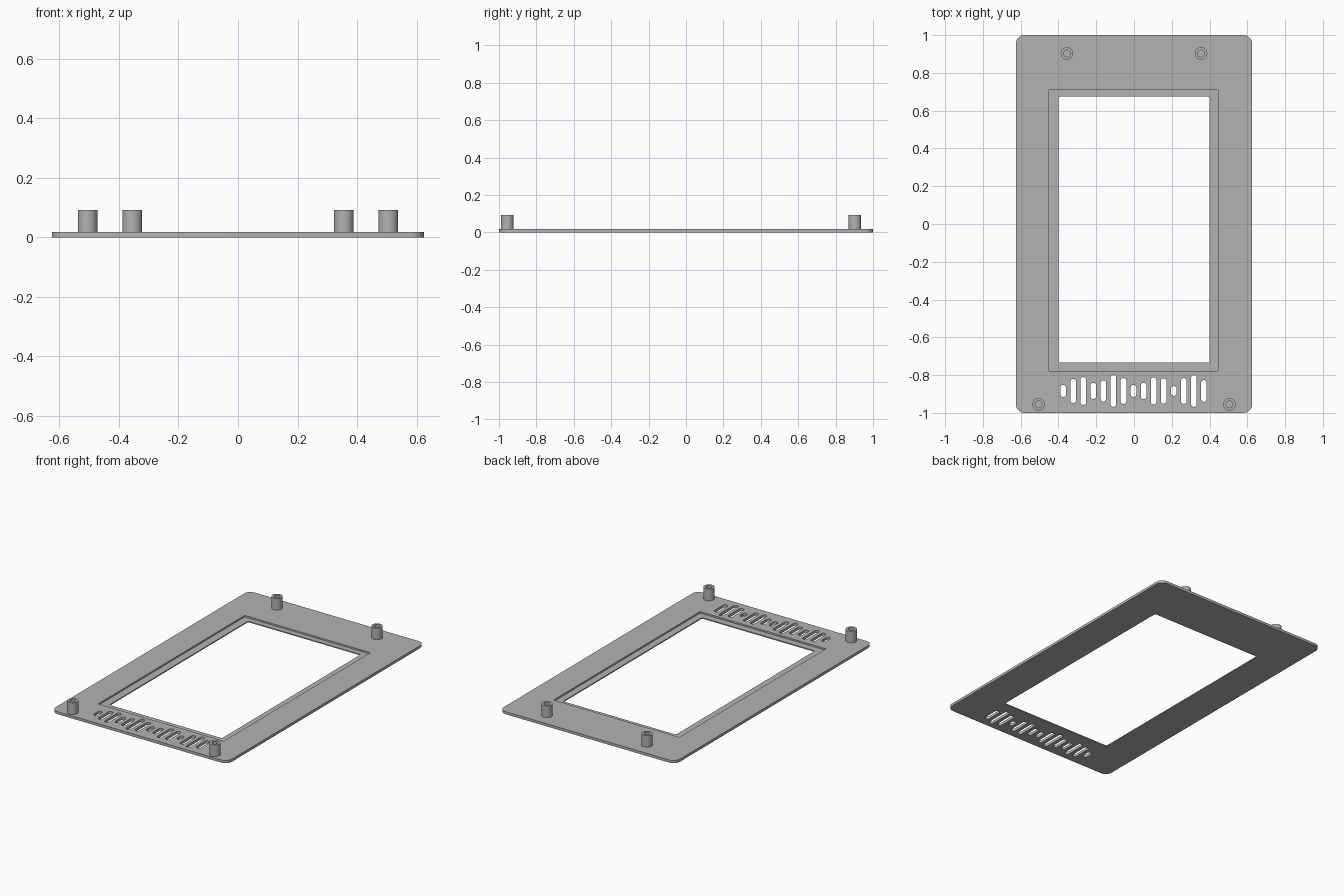
import bpy, bmesh, math
from math import cos, sin, pi

if "Cube" in bpy.data.objects:
    bpy.data.objects.remove(bpy.data.objects["Cube"])

T = 0.017        # plate thickness
LEDGE = 0.007    # height of the recessed ledge around the window
TOP = 0.0915     # top of the posts

grey = bpy.data.materials.new("plain grey")
grey.diffuse_color = (0.45, 0.45, 0.45, 1)
grey.use_nodes = True
grey.node_tree.nodes["Principled BSDF"].inputs["Base Color"].default_value = grey.diffuse_color


def rounded(x0, x1, y0, y1, r, seg=8):
    """Outline of a rounded rectangle; r = 0 gives square corners."""
    if r == 0:
        return [(x1, y1), (x0, y1), (x0, y0), (x1, y0)]
    pts = []
    corners = [(x1 - r, y1 - r), (x0 + r, y1 - r), (x0 + r, y0 + r), (x1 - r, y0 + r)]
    for q, (cx, cy) in enumerate(corners):
        for i in range(seg + 1):
            a = (q + i / seg) * pi / 2
            pts.append((cx + r * cos(a), cy + r * sin(a)))
    return pts


def ring(bm, pts, z):
    """Closed loop of vertices and edges at height z."""
    vs = [bm.verts.new((x, y, z)) for x, y in pts]
    es = [bm.edges.new((vs[i - 1], vs[i])) for i in range(len(vs))]
    return vs, es


def wall(bm, a, b):
    for i in range(len(a)):
        bm.faces.new((a[i - 1], a[i], b[i], b[i - 1]))


def fill(bm, loops):
    edges = [e for _, es in loops for e in es]
    bmesh.ops.triangle_fill(bm, edges=edges, use_beauty=True, normal=(0, 0, 1))


def finish(bm, name):
    bmesh.ops.recalc_face_normals(bm, faces=bm.faces[:])
    me = bpy.data.meshes.new(name)
    bm.to_mesh(me)
    bm.free()
    me.materials.append(grey)
    ob = bpy.data.objects.new(name, me)
    bpy.context.collection.objects.link(ob)
    bpy.ops.object.select_all(action='DESELECT')
    ob.select_set(True)
    bpy.context.view_layer.objects.active = ob
    bpy.ops.object.shade_smooth_by_angle(angle=math.radians(35))
    return ob


# Face plate: outline and vent slots run right through
outlines = [rounded(-0.625, 0.625, -1, 1, 0.045)]
half_lengths = [0.032, 0.064, 0.074, 0.043, 0.056, 0.084, 0.069, 0.032,
                0.043, 0.072, 0.067, 0.026, 0.068, 0.084, 0.058]
for i, h in enumerate(half_lengths):
    x = -0.375 + i * 0.0532
    outlines.append(rounded(x - 0.0148, x + 0.0148, -0.884 - h, -0.884 + h, 0.0145, 6))

bm = bmesh.new()
low, high = [], []
for pts in outlines:
    lo, hi = ring(bm, pts, 0), ring(bm, pts, T)
    wall(bm, lo[0], hi[0])
    low.append(lo)
    high.append(hi)

# Window opening with a stepped recess on the upper side
window = rounded(-0.4, 0.4, -0.734, 0.674, 0.01, 4)
recess = rounded(-0.449, 0.444, -0.777, 0.709, 0)
win_lo, win_hi = ring(bm, window, 0), ring(bm, window, LEDGE)
rec_lo, rec_hi = ring(bm, recess, LEDGE), ring(bm, recess, T)
wall(bm, win_lo[0], win_hi[0])
wall(bm, rec_lo[0], rec_hi[0])
fill(bm, low + [win_lo])
fill(bm, high + [rec_hi])
fill(bm, [win_hi, rec_lo])
finish(bm, "face_plate")


# Hollow screw posts, in mirrored pairs
def post(name, x, y, n=40):
    bm = bmesh.new()
    profile = [(0.033, T - 0.002), (0.033, TOP), (0.018, TOP), (0.018, T - 0.002)]
    loops = [ring(bm, [(x + r * cos(2 * pi * i / n), y + r * sin(2 * pi * i / n))
                       for i in range(n)], z)[0] for r, z in profile]
    for k in range(4):
        wall(bm, loops[k], loops[(k + 1) % 4])
    finish(bm, name)


for side, s in (("left", -1), ("right", 1)):
    post("back_post_" + side, s * 0.355, 0.903)
    post("front_post_" + side, s * 0.505, -0.955)
